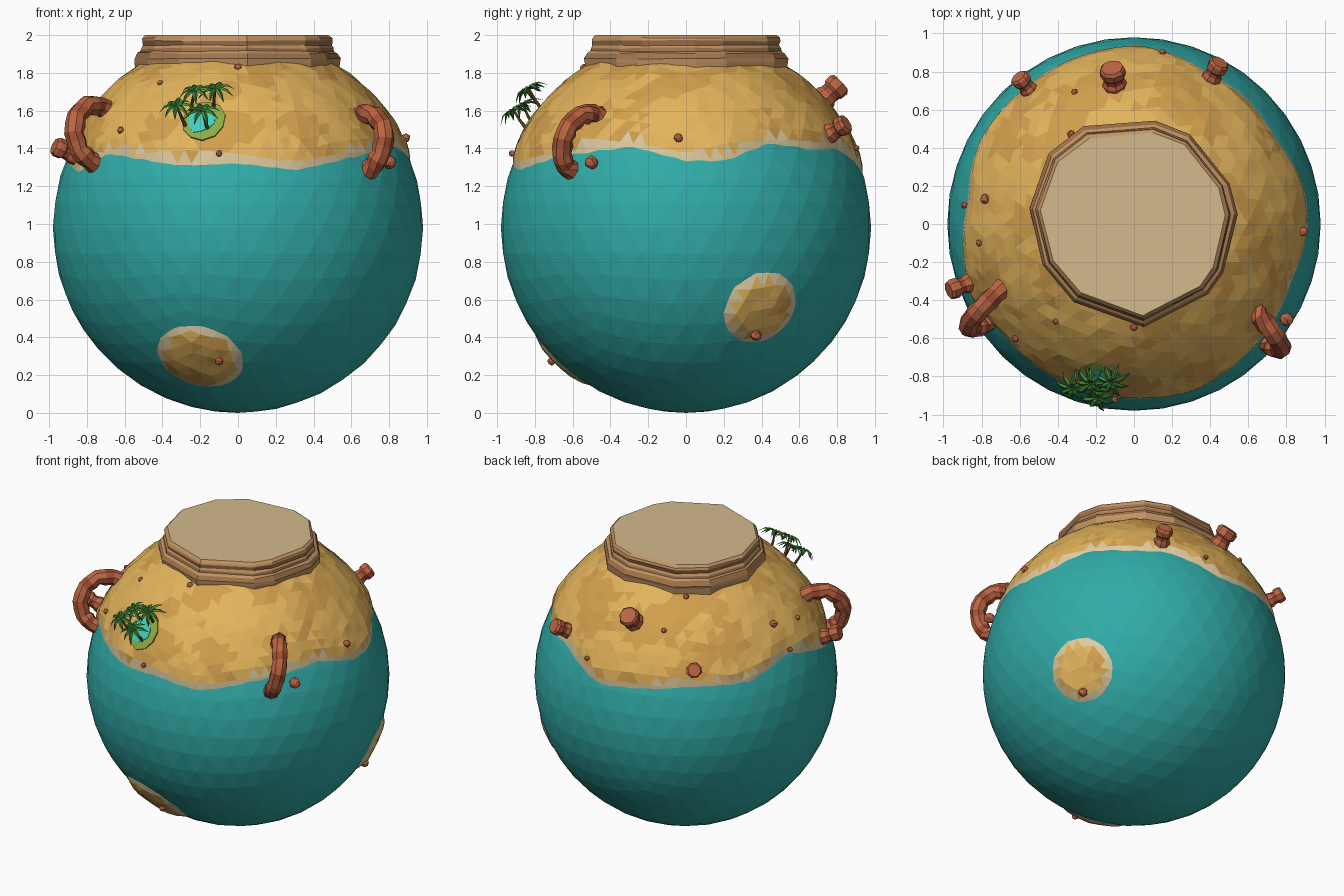
import bpy, bmesh, random
from math import sin, cos, pi, atan2, degrees, sqrt
from mathutils import Vector, noise

if "Cube" in bpy.data.objects:
    bpy.data.objects.remove(bpy.data.objects["Cube"])

random.seed(4)
C = Vector((0, 0, 0.98))      # planet centre
R = 0.98                      # ocean radius


def mat(name, r, g, b):
    m = bpy.data.materials.new(name)
    m.diffuse_color = (*[(c / 255) ** 2.2 for c in (r, g, b)], 1)
    m.use_nodes = True
    m.node_tree.nodes["Principled BSDF"].inputs["Base Color"].default_value = m.diffuse_color
    return m


OCEAN = mat("ocean", 52, 170, 166)
SAND = mat("beach", 222, 203, 160)
EARTH = mat("desert", 226, 178, 92)
EARTH2 = mat("desert_dark", 209, 158, 78)
MESA = mat("mesa_rock", 192, 145, 98)
STRIPE = mat("mesa_stripe", 160, 115, 76)
TOP = mat("mesa_top", 212, 184, 140)
ROCK = mat("red_rock", 186, 100, 68)
ROCK2 = mat("red_rock_dark", 160, 80, 55)
GRASS = mat("grass", 140, 170, 70)
POND = mat("pond", 64, 208, 190)
TRUNK = mat("trunk", 110, 78, 48)
LEAF = mat("leaf", 72, 140, 60)
LEAF2 = mat("leaf_dark", 50, 108, 48)


def finish(bm, name, mats):
    bmesh.ops.recalc_face_normals(bm, faces=bm.faces)
    me = bpy.data.meshes.new(name)
    bm.to_mesh(me)
    bm.free()
    for m in mats:
        me.materials.append(m)
    ob = bpy.data.objects.new(name, me)
    bpy.context.collection.objects.link(ob)
    return ob


def loft(bm, rings, mats):
    """Skin closed rings of points; mats gives a slot per band, then the end cap."""
    vs = [[bm.verts.new(p) for p in ring] for ring in rings]
    n = len(vs[0])
    for k in range(len(vs) - 1):
        for i in range(n):
            j = (i + 1) % n
            f = bm.faces.new((vs[k][i], vs[k][j], vs[k + 1][j], vs[k + 1][i]))
            f.material_index = mats[k % len(mats)]
    bm.faces.new(vs[0][::-1])
    bm.faces.new(vs[-1]).material_index = mats[-1]


def tube(bm, pts, radii, sides, mats, jitter=0.0):
    rings = []
    for k, p in enumerate(pts):
        d = (pts[min(k + 1, len(pts) - 1)] - pts[max(k - 1, 0)]).normalized()
        u = d.cross(Vector((0.3, -0.2, 0.1))).normalized()
        w = d.cross(u)
        rings.append([p + (u * cos(2 * pi * i / sides) + w * sin(2 * pi * i / sides))
                      * radii[k] * (1 + random.uniform(-jitter, jitter)) for i in range(sides)])
    loft(bm, rings, mats)


def on_planet(x, y, z, r):
    return C + (Vector((x, y, z)) - C).normalized() * r


# Ocean
bm = bmesh.new()
bmesh.ops.create_icosphere(bm, subdivisions=4, radius=R)
bmesh.ops.translate(bm, verts=bm.verts, vec=C)
finish(bm, "ocean", [OCEAN])

# Desert cap with a wavy coast (azimuth, height) and two islands
COAST = [(-155, 1.28), (-140, 1.38), (-109, 1.32), (-90, 1.33), (-71, 1.29), (-49, 1.36),
         (-19, 1.42), (0, 1.34), (13, 1.34), (30, 1.44), (50, 1.40), (64, 1.41), (88, 1.27),
         (125, 1.33), (152, 1.32), (172, 1.42), (205, 1.28)]
ISLANDS = [(Vector((-0.21, -0.667, -0.715)), 0.24), (Vector((0.80, 0.41, -0.44)), 0.215)]


def inland(d):
    a = degrees(atan2(d.y, d.x))
    a += 360 if a < -155 else 0
    for (a0, z0), (a1, z1) in zip(COAST, COAST[1:]):
        if a0 <= a <= a1:
            s = C.z + d.z - (z0 + (z1 - z0) * (a - a0) / (a1 - a0))
    return max([s] + [r - d.angle(c) for c, r in ISLANDS])


bm = bmesh.new()
bmesh.ops.create_icosphere(bm, subdivisions=5, radius=1)
depth = {}
for v in bm.verts:
    d = v.co.normalized()
    s = depth[v] = inland(d)
    r = R - 0.002 + max(-0.02, min(0.023, s * 0.35))
    if s > 0.06:
        r += 0.006 * min(1, s / 0.4) + random.uniform(-0.005, 0.005) + 0.004 * noise.noise(d * 5)
    v.co = C + d * r
    v.co.z = min(v.co.z, 1.95)
for f in bm.faces:
    m = sum(depth[v] for v in f.verts) / 3
    dark = noise.noise(f.calc_center_median() * 4) + random.uniform(-.15, .15) > 0.12
    f.material_index = 0 if m < 0.045 else (2 if dark else 1)
bmesh.ops.delete(bm, geom=[v for v in bm.verts if depth[v] < -0.09], context='VERTS')
finish(bm, "desert_land", [SAND, EARTH, EARTH2])

# Layered mesa at the top
OUTLINE = [(-.54, .08), (-.44, .36), (-.26, .50), (.11, .53), (.29, .46), (.49, .21), (.53, .05),
           (.46, -.25), (.38, -.36), (.05, -.53), (-.31, -.40), (-.47, -.21)]
LAYERS = [(1.80, 1.0), (1.855, 1.015), (1.875, 1.02), (1.905, .99), (1.915, .955), (1.93, .95),
          (1.945, .935), (1.97, .945), (1.985, .935), (2.0, .905)]
bm = bmesh.new()
loft(bm, [[(x * s * random.uniform(.993, 1.007), y * s * random.uniform(.993, 1.007),
            z + (random.uniform(-.004, .004) if z < 2 else 0)) for x, y in OUTLINE]
          for z, s in LAYERS], [0, 0, 1, 0, 1, 0, 1, 0, 0, 2])
finish(bm, "mesa", [MESA, STRIPE, TOP])

# Rock arches
ARCHES = {
    "left_arch": [(-.68, -.33, 1.59), (-.73, -.37, 1.625), (-.80, -.44, 1.63), (-.855, -.50, 1.57),
                  (-.87, -.54, 1.48), (-.84, -.545, 1.39), (-.79, -.53, 1.34), (-.74, -.49, 1.31)],
    "right_arch": [(.62, -.44, 1.56), (.66, -.49, 1.585), (.72, -.56, 1.575), (.765, -.62, 1.52),
                   (.775, -.65, 1.45), (.755, -.655, 1.37), (.72, -.64, 1.31), (.67, -.59, 1.27)]}
for name, path in ARCHES.items():
    p = [Vector(q) for q in path]
    pts = []
    for a, b in zip(p, p[1:]):
        pts += [a, (a + b) / 2]
    pts.append(p[-1])
    radii = [.055 if k % 2 else .05 for k in range(len(pts))]
    radii[0] = radii[-1] = .06
    bm = bmesh.new()
    tube(bm, pts, radii, 8, [0, 0, 1], .05)
    finish(bm, name, [ROCK, ROCK2])

# Rock pillars with wide caps
PILLARS = [(-.58, .74, 1.45, .050, 1.10), (-.11, .78, 1.71, .066, 1.13),
           (.43, .81, 1.51, .054, 1.11), (-.92, -.33, 1.39, .052, 1.12)]
for x, y, z, rad, tip in PILLARS:
    bm = bmesh.new()
    steps = [(0, 1.0), (.35, .98), (.45, .84), (.6, .82), (.68, 1.02), (.9, 1.04), (1, .85)]
    tube(bm, [on_planet(x, y, z, .96 + (tip - .96) * t) for t, _ in steps],
         [rad * s for _, s in steps], 8, [0, 0, 1, 0, 0, 0], .05)
    finish(bm, "rock_pillar", [ROCK, ROCK2])

# Scattered stones: x, y, lower or upper half, size
STONES = [(-.89, .10, 1, .018), (-.78, .13, 1, .026), (-.81, -.10, 1, .018), (-.33, .47, 1, .02),
          (-.31, .69, 1, .018), (.15, .90, 1, .016), (.885, -.04, 1, .024), (0, -.54, 1, .02),
          (-.41, -.51, 1, .017), (-.62, -.60, 1, .018), (.80, -.50, 1, .036),
          (-.10, -.92, 1, .017), (-.10, -.71, -1, .022), (.74, .37, -1, .028)]
for x, y, side, size in STONES:
    bm = bmesh.new()
    bmesh.ops.create_icosphere(bm, subdivisions=2, radius=size)
    z = C.z + side * sqrt(max(0.01, 1.01 - x * x - y * y))
    for v in bm.verts:
        v.co = v.co * random.uniform(.88, 1.08) + on_planet(x, y, z, 1.007)
    finish(bm, "stone", [ROCK])

# Oasis: grass patch and pond draped over the land
centre = Vector((-.19, -.80, .565)).normalized()
side = centre.cross(Vector((0, 0, 1))).normalized()
up = side.cross(centre)
for name, size, r, m in (("oasis_grass", .12, 1.012, GRASS), ("pond", .082, 1.016, POND)):
    bm = bmesh.new()
    edge = []
    for i in range(11):
        a, q = 2 * pi * i / 11, size * random.uniform(.85, 1.1)
        edge.append((centre + side * cos(a) * q + up * sin(a) * q).normalized())
    loft(bm, [[C + d * (r - .03) for d in edge], [C + d * r for d in edge],
              [C + (d + centre).normalized() * (r + .001) for d in edge]], [0])
    finish(bm, name, [m])

# Palm trees: crown position and trunk foot
PALMS = [((-.23, -.835, 1.705), (-.25, -.75, 1.59)), ((-.12, -.83, 1.715), (-.13, -.76, 1.60)),
         ((-.325, -.86, 1.625), (-.28, -.82, 1.52)), ((-.19, -.91, 1.60), (-.16, -.85, 1.50))]
for crown, foot in PALMS:
    top, base = Vector(crown), on_planet(*foot, .99)
    n = (top - C).normalized()
    axis = (n + Vector((0, 0, .7))).normalized()
    mid = (top + base) / 2 + n * .012
    bm = bmesh.new()
    tube(bm, [base, mid, top], [.011, .008, .006], 6, [0])
    finish(bm, "palm_trunk", [TRUNK])
    bm = bmesh.new()
    u = axis.cross(Vector((1, 0, 0))).normalized()
    w = axis.cross(u)
    turn = random.uniform(0, 2)
    for i in range(8):
        a = turn + 2 * pi * i / 8
        out, across = u * cos(a) + w * sin(a), w * cos(a) - u * sin(a)
        L = random.uniform(.085, .11)
        rows = []
        for t, h, wd in ((0, 0, .004), (.3, .018, .014), (.65, .008, .012), (1, -.03, .001)):
            c = top + out * L * t + axis * h
            rows.append([bm.verts.new(c + across * wd * e - axis * abs(e) * wd * .6)
                         for e in (-1, 0, 1)])
        for r0, r1 in zip(rows, rows[1:]):
            for e in (0, 1):
                bm.faces.new((r0[e], r0[e + 1], r1[e + 1], r1[e])).material_index = e
    finish(bm, "palm_leaves", [LEAF, LEAF2])
